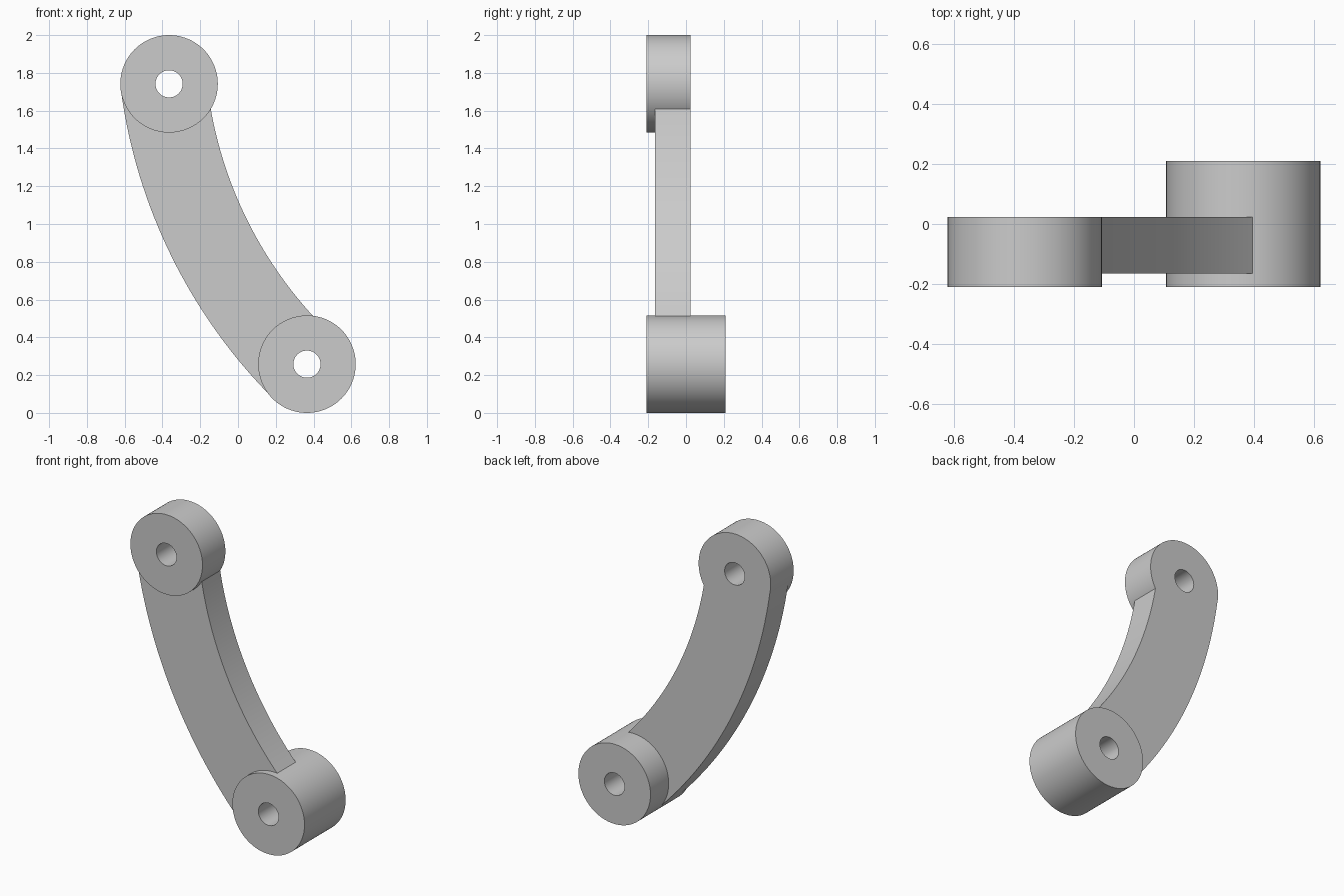
import bpy, bmesh, math
from mathutils import Vector

cube = bpy.data.objects.get("Cube")
if cube:
    bpy.data.objects.remove(cube, do_unlink=True)

grey = bpy.data.materials.new("plain grey")
grey.use_nodes = True
colour = (0.6, 0.6, 0.6, 1)
grey.diffuse_color = colour
grey.node_tree.nodes["Principled BSDF"].inputs["Base Color"].default_value = colour

UPPER, LOWER = Vector((-0.365, 1.742)), Vector((0.365, 0.258))
BOSS_R, HOLE_R = 0.258, 0.072
FRONT, BACK = -0.21, 0.024


def prism(name, outline, y0, y1):
    """Extrude an x-z outline from y0 to y1."""
    bm = bmesh.new()
    face = bm.faces.new([bm.verts.new((p[0], y0, p[1])) for p in outline])
    ext = bmesh.ops.extrude_face_region(bm, geom=[face])
    moved = [v for v in ext["geom"] if isinstance(v, bmesh.types.BMVert)]
    bmesh.ops.translate(bm, verts=moved, vec=(0, y1 - y0, 0))
    bmesh.ops.recalc_face_normals(bm, faces=bm.faces)
    mesh = bpy.data.meshes.new(name)
    bm.to_mesh(mesh)
    bm.free()
    mesh.materials.append(grey)
    obj = bpy.data.objects.new(name, mesh)
    bpy.context.collection.objects.link(obj)
    return obj


def circle(centre, radius, count):
    return [centre + radius * Vector((math.cos(a), math.sin(a)))
            for a in (math.tau * i / count for i in range(count))]


def arc(start, end, sag, count=32):
    """Circular arc bulging by sag to the right of start -> end."""
    start, end = Vector(start), Vector(end)
    chord = end - start
    half = chord.length / 2
    along = chord.normalized()
    side = Vector((along.y, -along.x))
    radius = (half * half + sag * sag) / (2 * sag)
    centre = (start + end) / 2 + side * (sag - radius)
    sweep = math.asin(half / radius)
    angles = [sweep * (2 * i / count - 1) for i in range(count + 1)]
    return [centre + radius * (side * math.cos(a) + along * math.sin(a)) for a in angles]


def combine(target, other, operation):
    mod = target.modifiers.new(operation.lower(), "BOOLEAN")
    mod.operation, mod.solver, mod.object = operation, "EXACT", other
    bpy.ops.object.select_all(action="DESELECT")
    bpy.context.view_layer.objects.active = target
    target.select_set(True)
    bpy.ops.object.modifier_apply(modifier=mod.name)
    bpy.data.objects.remove(other, do_unlink=True)


# Curved arm, its ends buried in the bosses
outer = arc((-0.62, 1.71), (0.192, 0.07), 0.151)
inner = arc((-0.145, 1.613), (0.397, 0.513), 0.088)
link = prism("curved_link_arm", outer + [LOWER] + inner[::-1] + [UPPER], -0.165, BACK)

# Round bosses at both ends
for name, centre, back in (("upper_boss", UPPER, BACK), ("lower_boss", LOWER, 0.21)):
    combine(link, prism(name, circle(centre, BOSS_R, 96), FRONT, back), "UNION")

# Pin holes through the bosses
for centre in (UPPER, LOWER):
    drill = prism("pin_hole_cutter", circle(centre, HOLE_R, 48), -0.5, 0.5)
    drill.hide_render = True
    combine(link, drill, "DIFFERENCE")

bpy.ops.object.shade_smooth_by_angle(angle=math.radians(30))
